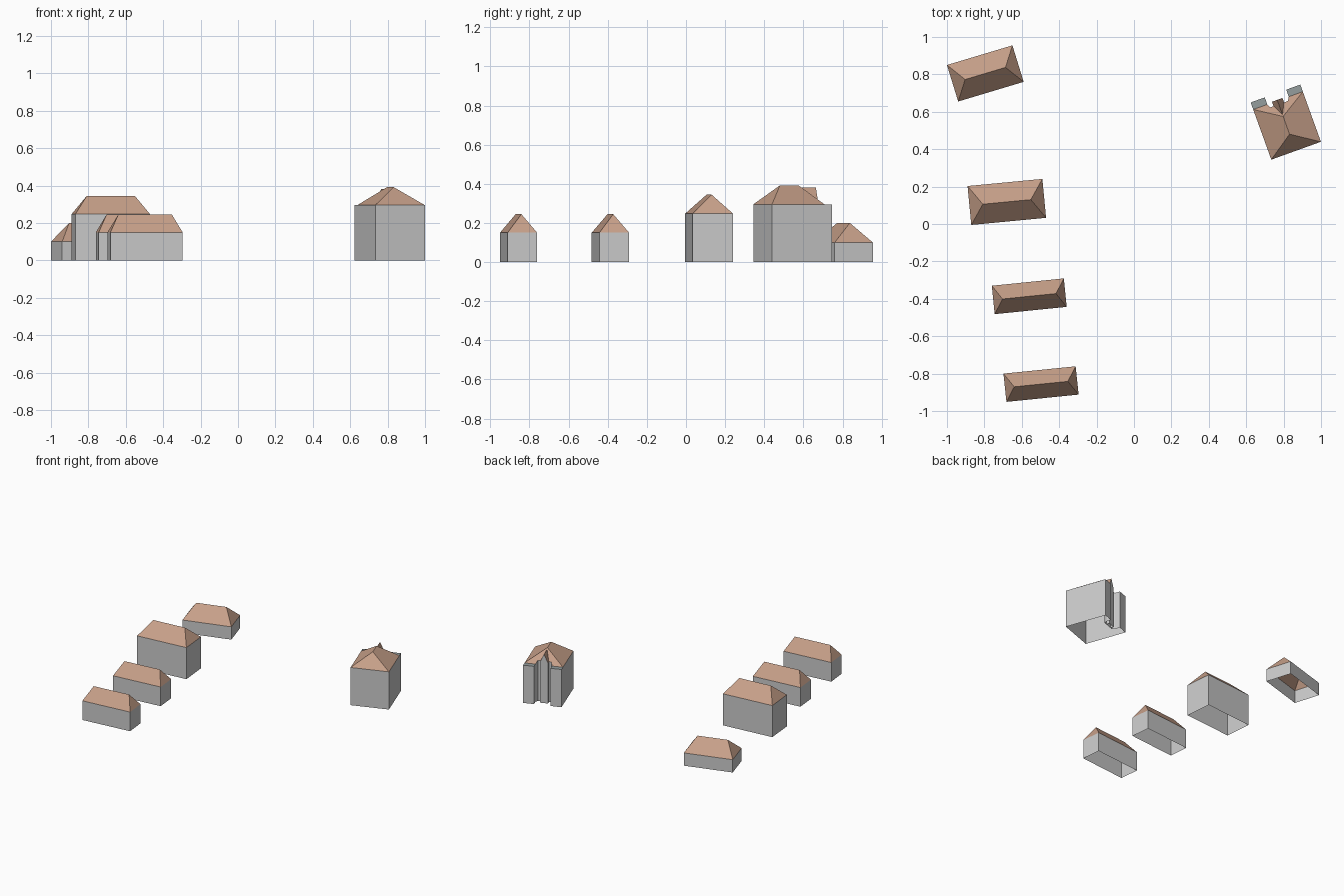
import bpy
from mathutils import Vector

if "Cube" in bpy.data.objects:
    bpy.data.objects.remove(bpy.data.objects["Cube"])

roof_mat = bpy.data.materials.new("roof_tile")
roof_mat.diffuse_color = (0.57, 0.35, 0.25, 1)
roof_mat.use_nodes = True
roof_mat.node_tree.nodes["Principled BSDF"].inputs["Base Color"].default_value = roof_mat.diffuse_color
slab_mat = bpy.data.materials.new("slab_grey")
slab_mat.diffuse_color = (0.30, 0.34, 0.34, 1)
slab_mat.use_nodes = True
slab_mat.node_tree.nodes["Principled BSDF"].inputs["Base Color"].default_value = slab_mat.diffuse_color


def add_mesh(name, verts, faces, mat=None):
    mesh = bpy.data.meshes.new(name)
    mesh.from_pydata(verts, [], faces)
    mesh.update()
    obj = bpy.data.objects.new(name, mesh)
    bpy.context.collection.objects.link(obj)
    if mat:
        mesh.materials.append(mat)
    return obj


def add_walls(name, base, tops, closed=True):
    # Open-ended wall shell following a footprint
    n = len(base)
    verts = [(x, y, 0) for x, y in base] + [(x, y, z) for (x, y), z in zip(base, tops)]
    count = n if closed else n - 1
    add_mesh(name, verts, [(i, (i + 1) % n, (i + 1) % n + n, i + n) for i in range(count)])


def hip_house(name, a, b, d, ridge_inset, eave, ridge):
    # a, b: ends of the front long side; d: back corner above a
    a, b, d = Vector(a), Vector(b), Vector(d)
    c = b + d - a
    corners = [a, b, c, d]
    add_walls(name + "_walls", [tuple(p) for p in corners], [eave] * 4)
    along = (b - a).normalized() * ridge_inset
    r0, r1 = (a + d) / 2 + along, (b + c) / 2 - along
    verts = [(p.x, p.y, eave) for p in corners] + [(r0.x, r0.y, ridge), (r1.x, r1.y, ridge)]
    add_mesh(name + "_roof", verts,
             [(0, 1, 5, 4), (1, 2, 5), (2, 3, 4, 5), (3, 0, 4)], roof_mat)


# Row of four hipped houses
hip_house("back_house", (-0.94, 0.655), (-0.59, 0.76), (-1.0, 0.85), 0.07, 0.10, 0.20)
hip_house("tall_house", (-0.87, -0.005), (-0.47, 0.033), (-0.89, 0.203), 0.072, 0.247, 0.345)
hip_house("middle_house", (-0.745, -0.482), (-0.36, -0.443), (-0.76, -0.33), 0.05, 0.15, 0.245)
hip_house("front_house", (-0.682, -0.951), (-0.296, -0.912), (-0.698, -0.80), 0.05, 0.15, 0.245)

# Large house in its own rotated frame
origin = Vector((0.734, 0.344))
u_axis = Vector((0.941, 0.339)).normalized()
v_axis = Vector((-u_axis.y, u_axis.x))
W, E, R = 0.282, 0.295, 0.392
MID = 0.138


def P(u, v, z=None):
    p = origin + u_axis * u + v_axis * v
    return (p.x, p.y) if z is None else (p.x, p.y, z)


# Outer walls with two rear wings and a recess between them
notch_z = 0.317
plan = [(0, 0), (W, 0), (W, 0.325), (0.202, 0.325), (0.202, 0.285), (0.19, 0.265),
        (0.09, 0.265), (0.08, 0.285), (0.08, 0.325), (0, 0.325)]
tops = [E] * 5 + [notch_z, notch_z] + [E] * 3
add_walls("large_house_walls", [P(*p) for p in plan], tops)

# Flat wing tops
for side, u0, u1 in (("left", 0, 0.08), ("right", 0.202, W)):
    add_mesh(side + "_wing_top",
             [P(u0, 0.285, E), P(u1, 0.285, E), P(u1, 0.325, E), P(u0, 0.325, E)],
             [(0, 1, 2, 3)], slab_mat)

# Hipped roof, cut back at the recess
roof = [P(0, 0, E), P(W, 0, E), P(W, 0.285, E), P(0.202, 0.285, E),
        P(0.19, 0.265, notch_z), P(0.09, 0.265, notch_z), P(0.08, 0.285, E),
        P(0, 0.285, E), P(MID, 0.095, R), P(MID, 0.196, R)]
add_mesh("large_house_roof", roof,
         [(0, 1, 8), (1, 2, 9, 8), (2, 3, 4, 9), (4, 5, 9), (5, 6, 7, 9), (7, 0, 8, 9)],
         roof_mat)

# Narrow gabled bay in the middle of the recess
g0, g1, gz, peak = MID - 0.03, MID + 0.03, 0.315, 0.382
add_walls("bay_walls", [P(g1, 0.265), P(g1, 0.29), P(g0, 0.29), P(g0, 0.265)], [gz] * 4, False)
add_mesh("bay_gable", [P(g0, 0.29, gz), P(g1, 0.29, gz), P(MID, 0.29, peak)], [(1, 0, 2)])
add_mesh("bay_roof",
         [P(g0, 0.29, gz), P(MID, 0.29, peak), P(g1, 0.29, gz),
          P(g0, 0.265, gz), P(MID, 0.205, peak), P(g1, 0.265, gz)],
         [(0, 1, 4, 3), (1, 2, 5, 4)], roof_mat)
